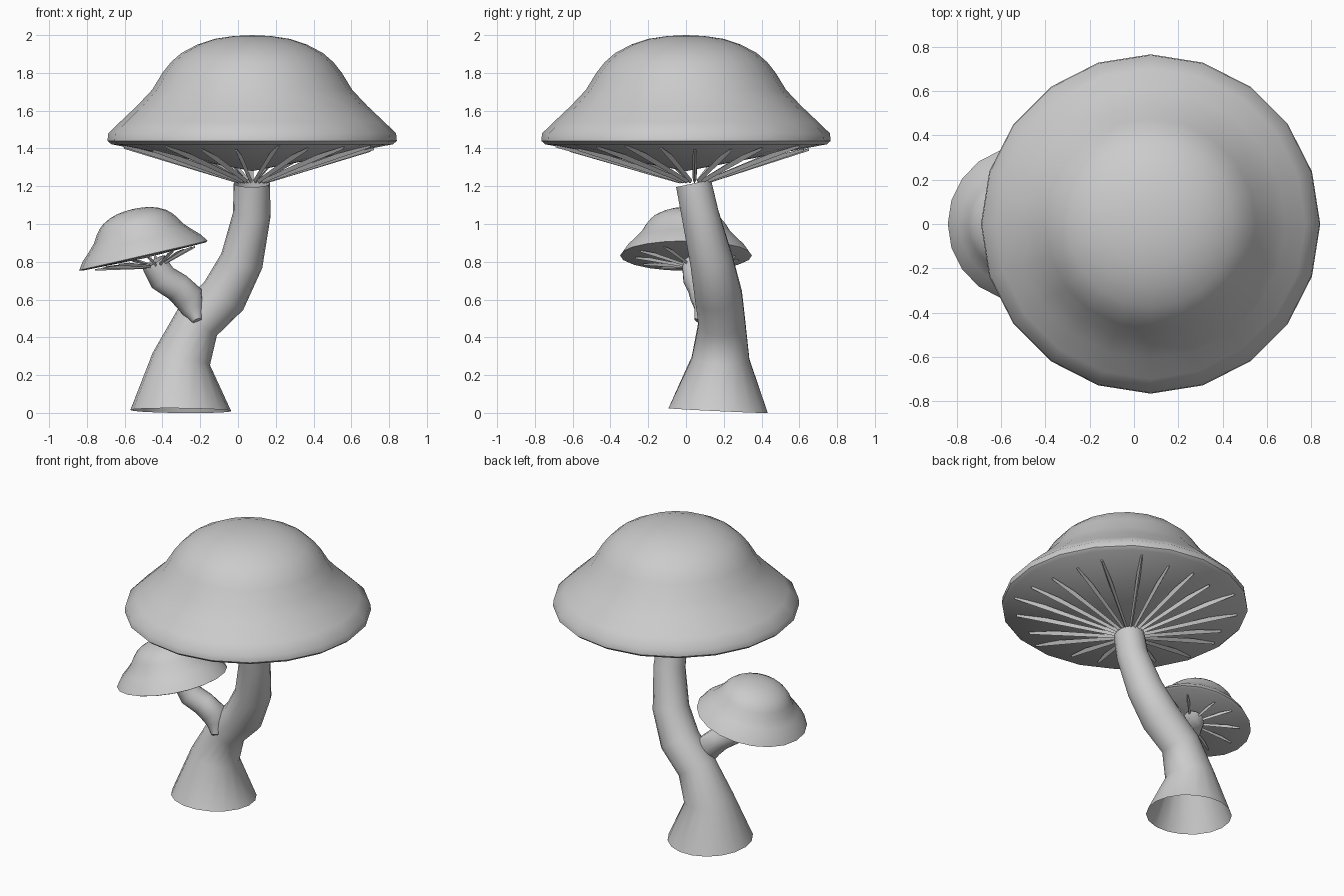
import bpy, bmesh, math, random
from mathutils import Vector, Matrix

if "Cube" in bpy.data.objects:
    bpy.data.objects.remove(bpy.data.objects["Cube"])

random.seed(4)


def finish(name, bm, matrix=None, smooth=True):
    bmesh.ops.recalc_face_normals(bm, faces=bm.faces)
    mesh = bpy.data.meshes.new(name)
    bm.to_mesh(mesh)
    bm.free()
    obj = bpy.data.objects.new(name, mesh)
    bpy.context.collection.objects.link(obj)
    if matrix:
        obj.matrix_world = matrix
    if smooth:
        bpy.ops.object.select_all(action='DESELECT')
        obj.select_set(True)
        bpy.context.view_layer.objects.active = obj
        bpy.ops.object.shade_smooth_by_angle(angle=math.radians(40))
    return obj


def bridge(bm, rings):
    for a, b in zip(rings, rings[1:]):
        n = len(a)
        for i in range(n):
            bm.faces.new((a[i], a[(i + 1) % n], b[(i + 1) % n], b[i]))


def cap(name, profile, top, bottom, matrix, sides=20):
    """Revolved (radius, height) profile closed by apex points."""
    bm = bmesh.new()
    rings = [[bm.verts.new((r * math.cos(t), r * math.sin(t), z))
              for t in (2 * math.pi * i / sides for i in range(sides))]
             for r, z in profile]
    bridge(bm, rings)
    for ring, z in ((rings[0], top), (rings[-1], bottom)):
        tip = bm.verts.new((0, 0, z))
        for i in range(sides):
            bm.faces.new((ring[i], ring[(i + 1) % sides], tip))
    return finish(name, bm, matrix)


def tube(name, path, sides=18, close_start=False):
    """Bent tube through (x, y, z, radius) stations."""
    bm = bmesh.new()
    pts = [Vector(p[:3]) for p in path]
    rings = []
    for i, p in enumerate(pts):
        d = Vector()
        if i > 0:
            d += (p - pts[i - 1]).normalized()
        if i < len(pts) - 1:
            d += (pts[i + 1] - p).normalized()
        d.normalize()
        u = Vector((0, 1, 0)).cross(d).normalized()
        v = d.cross(u)
        r = path[i][3]
        rings.append([bm.verts.new(p + r * (u * math.cos(t) + v * math.sin(t)))
                      for t in (2 * math.pi * k / sides for k in range(sides))])
    bridge(bm, rings)
    if close_start:
        bm.faces.new(rings[0])
    return finish(name, bm)


def gills(name, count, hub, r_in, z_in, r_out, z_out, size, matrix):
    """Thin triangular ribs fanning from the stem to the cap rim."""
    bm = bmesh.new()
    for i in range(count):
        a = 2 * math.pi * (i + 0.3 + random.uniform(-.15, .15)) / count
        d = Vector((math.cos(a), math.sin(a), 0))
        s = Vector((-d.y, d.x, 0))
        f = random.uniform(.84, 1.0)
        inner = Vector((hub[0], hub[1], z_in)) + d * r_in
        outer = d * r_out + Vector((0, 0, z_out))
        outer = inner.lerp(outer, f)
        rings = []
        for p, k in ((inner, .7), (inner.lerp(outer, .7), 1), (outer, .5)):
            rings.append([bm.verts.new(p),
                          bm.verts.new(p + s * size * .5 * k + Vector((0, 0, size * k))),
                          bm.verts.new(p - s * size * .5 * k + Vector((0, 0, size * k)))])
        bridge(bm, rings)
        bm.faces.new(rings[0])
        bm.faces.new(rings[-1])
    return finish(name, bm, matrix, smooth=False)


# Dome profile measured from the rim plane
dome = [(.10, .555), (.20, .54), (.29, .51), (.375, .465), (.43, .417),
        (.475, .36), (.53, .27), (.61, .185), (.70, .10), (.762, .04)]

# Large cap with its rim and shallow underside
big = Matrix.Translation((.075, 0, 1.44))
cap("large_cap", dome + [(.766, .0), (.745, -.018)], .56, -.16, big)
gills("large_gills", 21, (0, .04), .075, -.225, .72, -.03, .026, big)

# Small tilted cap with a thin rim
k = .349 / .765
small = Matrix.Translation((-.50, 0, .83)) @ Matrix.Rotation(math.radians(-12.9), 4, 'Y')
lip = [(r * k, z * k) for r, z in dome[:-1]] + [(.349, .003), (.335, -.003)]
cap("small_cap", lip, .56 * k, -.012, small)
gills("small_gills", 11, (.05, .03), .045, -.07, .30, -.012, .017, small)

# Main stem, flared and open at the foot
tube("main_stem", [(-.303, .17, .012, .267), (-.30, .183, .286, .155),
                   (-.215, .19, .48, .125), (-.075, .172, .62, .127),
                   (.02, .135, .805, .115), (.073, .075, 1.05, .10),
                   (.073, .04, 1.215, .096)])

# Side branch growing out of the stem front
tube("side_branch", [(-.215, .065, .485, .025), (-.235, .10, .54, .06),
                     (-.262, .105, .61, .082), (-.32, .085, .665, .077),
                     (-.40, .06, .715, .077), (-.448, .045, .80, .068)],
     sides=14, close_start=True)
